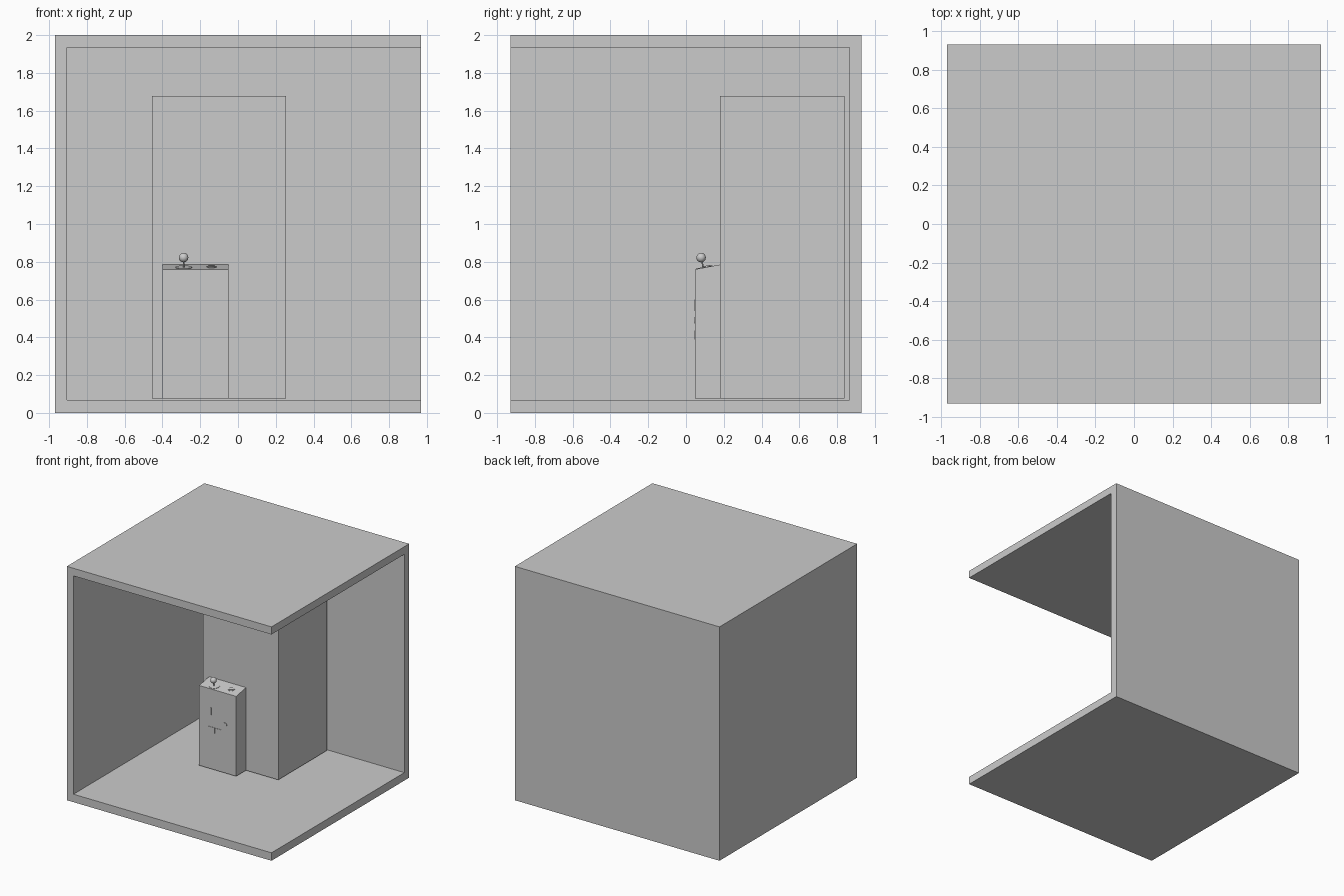
import bpy, bmesh, math
from mathutils import Vector

if "Cube" in bpy.data.objects:
    bpy.data.objects.remove(bpy.data.objects["Cube"])


def box(name, x0, x1, y0, y1, z0, z1):
    bm = bmesh.new()
    bmesh.ops.create_cube(bm, size=1)
    for v in bm.verts:
        v.co = Vector((x1 if v.co.x > 0 else x0,
                       y1 if v.co.y > 0 else y0,
                       z1 if v.co.z > 0 else z0))
    me = bpy.data.meshes.new(name)
    bm.to_mesh(me)
    bm.free()
    ob = bpy.data.objects.new(name, me)
    bpy.context.collection.objects.link(ob)
    return ob


def smooth():
    bpy.ops.object.shade_smooth_by_angle(angle=math.radians(40))


def disc(name, loc, radius, depth, tilt, sides=24):
    bpy.ops.mesh.primitive_cylinder_add(vertices=sides, radius=radius, depth=depth,
                                        location=loc, rotation=(tilt, 0, 0))
    bpy.context.object.name = name
    smooth()


# Room shell, open at the front and right
box("floor", -0.968, 0.968, -0.93, 0.93, 0, 0.068)
box("ceiling", -0.968, 0.968, -0.93, 0.93, 1.935, 2)
box("left_wall", -0.968, -0.905, -0.93, 0.93, 0.068, 1.935)
box("back_wall", -0.905, 0.968, 0.865, 0.93, 0.068, 1.935)

# Cabinet and control pedestal with a sloping top
box("cabinet", -0.455, 0.255, 0.18, 0.838, 0.077, 1.678)
FRONT, BACK, Z_FRONT, Z_BACK = 0.047, 0.18, 0.76, 0.785
pedestal = box("control_pedestal", -0.40, -0.05, FRONT, BACK, 0.077, Z_BACK)
for v in pedestal.data.vertices:
    if v.co.z > 0.5 and v.co.y < 0.1:
        v.co.z = Z_FRONT

# Controls follow the slope of the panel
slope = math.atan2(Z_BACK - Z_FRONT, BACK - FRONT)
normal = Vector((0, -math.sin(slope), math.cos(slope)))


def on_panel(x, y, h):
    z = Z_FRONT + (y - FRONT) * math.tan(slope)
    return Vector((x, y, z)) + normal * h


disc("joystick_base", on_panel(-0.288, 0.097, 0), 0.044, 0.006, slope)
disc("joystick_stick", on_panel(-0.288, 0.091, 0.02), 0.004, 0.05, slope, 12)
bpy.ops.mesh.primitive_uv_sphere_add(segments=24, ring_count=14, radius=0.025,
                                     location=on_panel(-0.288, 0.09, 0.055))
bpy.context.object.name = "joystick_ball"
smooth()
disc("button_collar", on_panel(-0.14, 0.112, 0), 0.026, 0.006, slope)
disc("button_cap", on_panel(-0.14, 0.112, 0.002), 0.018, 0.012, slope)

# Details on the pedestal front: slots, return doors, lock
for i, x in enumerate((-0.29, -0.217)):
    box(f"coin_slot_{i}", x - 0.005, x + 0.005, FRONT - 0.003, FRONT + 0.005, 0.54, 0.60)
for i, x in enumerate((-0.282, -0.218)):
    box(f"return_door_{i}", x - 0.03, x + 0.03, FRONT - 0.003, FRONT + 0.005, 0.388, 0.437)
disc("lock", (-0.155, FRONT, 0.49), 0.017, 0.006, math.pi / 2)
